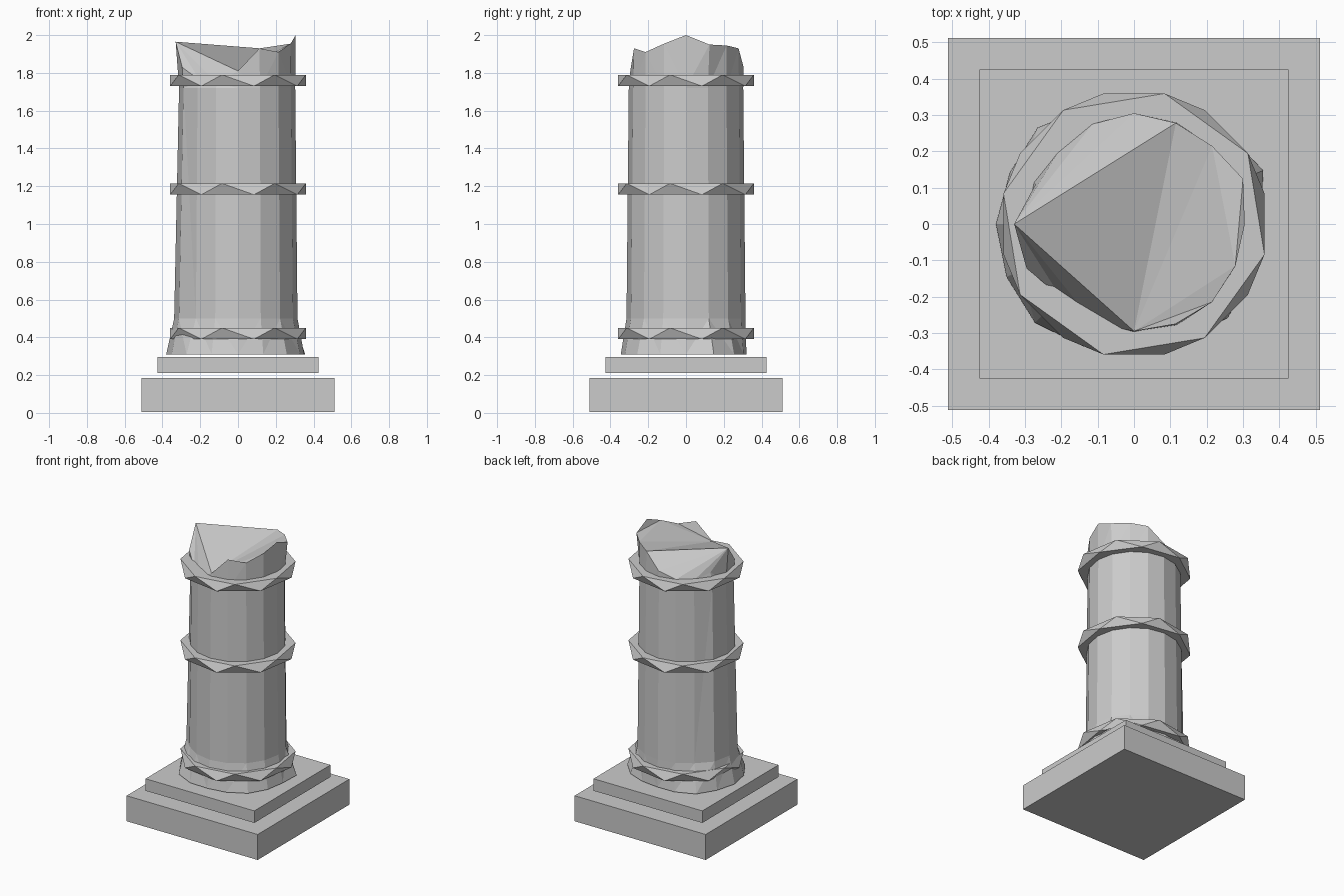
import bpy, bmesh
from math import cos, sin, radians

if "Cube" in bpy.data.objects:
    bpy.data.objects.remove(bpy.data.objects["Cube"])


def finish(name, bm):
    bmesh.ops.recalc_face_normals(bm, faces=bm.faces[:])
    mesh = bpy.data.meshes.new(name)
    bm.to_mesh(mesh)
    bm.free()
    obj = bpy.data.objects.new(name, mesh)
    bpy.context.collection.objects.link(obj)
    return obj


def polar(bm, r, deg, z):
    return bm.verts.new((r * cos(radians(deg)), r * sin(radians(deg)), z))


def slab(name, half, z0, z1):
    bm = bmesh.new()
    bmesh.ops.create_cube(bm, size=1)
    for v in bm.verts:
        v.co.x *= 2 * half
        v.co.y *= 2 * half
        v.co.z = z0 if v.co.z < 0 else z1
    return finish(name, bm)


def bridge(bm, low, high):
    n = len(low)
    for i in range(n):
        j = (i + 1) % n
        bm.faces.new((low[i], low[j], high[j], high[i]))


# Stepped plinth
slab("lower_plinth", 0.512, 0.005, 0.185)
slab("upper_plinth", 0.425, 0.21, 0.295)

# Broken shaft: uneven flared foot, slight taper, jagged rim
N = 16
foot = [.35, .385, .36, .33, .32, .345, .375, .37,
        .38, .38, .385, .365, .345, .35, .365, .355]
rim = [(.305, 2.0), (.325, 1.95), (.304, 1.945), (.301, 1.93),
       (.305, 1.83), (.298, 1.79), (.29, 1.78), (.292, 1.82),
       (.33, 1.965), (.32, 1.83), (.285, 1.76), (.293, 1.745),
       (.295, 1.81), (.298, 1.93), (.304, 1.91), (.302, 1.955)]
bm = bmesh.new()
loops = [[polar(bm, r, i * 22.5, 0.31) for i, r in enumerate(foot)]]
for z, r, left in ((0.5, .315, .338), (1.72, .303, .312)):
    loops.append([polar(bm, left if i in (7, 8, 9) else r, i * 22.5, z)
                  for i in range(N)])
top = [polar(bm, r, i * 22.5, z) for i, (r, z) in enumerate(rim)]
loops.append(top)
for a, b in zip(loops, loops[1:]):
    bridge(bm, a, b)
bm.faces.new(loops[0])
# Fracture facets, fanned from the front valley, left peak and right shoulder
for hub, path in ((12, (13, 14, 15, 2, 3, 8)), (8, (3, 4, 5, 6, 7)),
                  (8, (9, 10, 11, 12)), (15, (0, 1, 2))):
    for a, b in zip(path, path[1:]):
        bm.faces.new((top[hub], top[a], top[b]))
bmesh.ops.triangulate(bm, faces=[f for f in bm.faces if len(f.verts) == 4])
finish("broken_shaft", bm)


# Twisted octagonal bands
def band(name, z0, z1):
    bm = bmesh.new()
    low = [polar(bm, .369, 45 * i + 13.2, z0) for i in range(8)]
    high = [polar(bm, .369, 45 * i + 31.8, z1) for i in range(8)]
    for i in range(8):
        j = (i + 1) % 8
        bm.faces.new((low[i], low[j], high[i]))
        bm.faces.new((low[j], high[j], high[i]))
    bm.faces.new(low)
    bm.faces.new(high)
    finish(name, bm)


for name, z in (("bottom_band", .39), ("middle_band", 1.155), ("top_band", 1.73)):
    band(name, z, z + .06)
